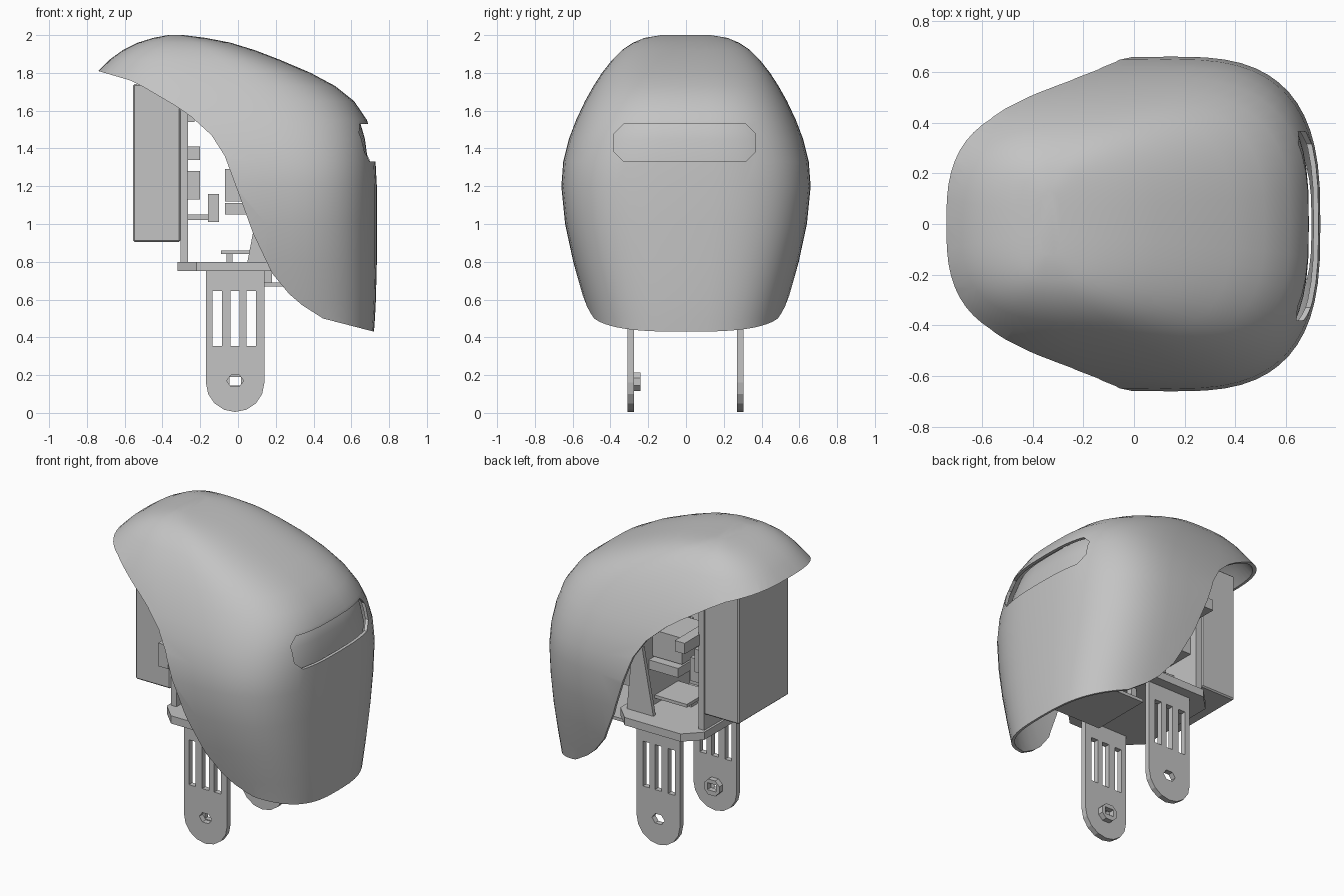
import bpy, bmesh, math
from mathutils import Vector

cube = bpy.data.objects.get("Cube")
if cube:
    bpy.data.objects.remove(cube, do_unlink=True)

grey = bpy.data.materials.new("plain_grey")
grey.use_nodes = True
grey.diffuse_color = (0.55, 0.55, 0.55, 1)
grey.node_tree.nodes["Principled BSDF"].inputs["Base Color"].default_value = (0.55, 0.55, 0.55, 1)


def finish(name, bm):
    bmesh.ops.recalc_face_normals(bm, faces=bm.faces)
    mesh = bpy.data.meshes.new(name)
    bm.to_mesh(mesh)
    bm.free()
    mesh.materials.append(grey)
    ob = bpy.data.objects.new(name, mesh)
    bpy.context.collection.objects.link(ob)
    return ob


def prism(name, pts, axis, lo, hi):
    """Extrude a 2D outline along the x, y or z axis."""
    place = {"x": lambda p: (lo, p[0], p[1]),
             "y": lambda p: (p[0], lo, p[1]),
             "z": lambda p: (p[0], p[1], lo)}[axis]
    bm = bmesh.new()
    face = bm.faces.new([bm.verts.new(place(p)) for p in pts])
    new = bmesh.ops.extrude_face_region(bm, geom=[face])["geom"]
    shift = Vector([hi - lo if a == axis else 0 for a in "xyz"])
    bmesh.ops.translate(bm, vec=shift, verts=[g for g in new if isinstance(g, bmesh.types.BMVert)])
    return finish(name, bm)


def block(name, x, y, z):
    return prism(name, [(x[0], y[0]), (x[1], y[0]), (x[1], y[1]), (x[0], y[1])], "z", *z)


def chamfered(a0, a1, b0, b1, c):
    return [(a0 + c, b0), (a1 - c, b0), (a1, b0 + c), (a1, b1 - c),
            (a1 - c, b1), (a0 + c, b1), (a0, b1 - c), (a0, b0 + c)]


def apply(ob, kind, **settings):
    mod = ob.modifiers.new(kind.lower(), kind)
    for key, value in settings.items():
        setattr(mod, key, value)
    bpy.context.view_layer.objects.active = ob
    bpy.ops.object.modifier_apply(modifier=mod.name)


def cut(ob, cutter, operation="DIFFERENCE"):
    cutter.hide_render = True
    apply(ob, "BOOLEAN", object=cutter, operation=operation, solver="EXACT")
    bpy.data.objects.remove(cutter, do_unlink=True)


def smooth(ob, angle):
    bpy.ops.object.select_all(action="DESELECT")
    ob.select_set(True)
    bpy.context.view_layer.objects.active = ob
    bpy.ops.object.shade_smooth_by_angle(angle=math.radians(angle))


# Dome sections: height, back, widest station, front, half width
SECTIONS = [
    (0.36, -0.30, 0.15, 0.715, 0.485), (0.50, -0.35, 0.15, 0.725, 0.515),
    (0.60, -0.40, 0.15, 0.73, 0.543), (0.80, -0.50, 0.15, 0.735, 0.597),
    (1.00, -0.60, 0.15, 0.735, 0.64), (1.20, -0.70, 0.15, 0.735, 0.66),
    (1.33, -0.80, 0.13, 0.728, 0.65), (1.45, -0.85, 0.08, 0.712, 0.62),
    (1.55, -0.87, 0.03, 0.683, 0.582), (1.65, -0.86, -0.03, 0.615, 0.535),
    (1.73, -0.83, -0.08, 0.515, 0.49), (1.80, -0.75, -0.12, 0.385, 0.445),
    (1.87, -0.68, -0.18, 0.22, 0.39), (1.92, -0.61, -0.23, 0.09, 0.34),
    (1.96, -0.53, -0.28, -0.04, 0.28), (1.985, -0.45, -0.32, -0.17, 0.22),
    (2.0, -0.37, -0.34, -0.29, 0.13)]


def dome(name, inset, thickness, sides=56):
    bm = bmesh.new()
    rings = []
    for z, back, mid, front, wide in SECTIONS:
        ring = []
        for i in range(sides):
            a = math.tau * i / sides
            c, s = math.cos(a), math.sin(a)
            reach = (front - mid if c > 0 else mid - back) - inset
            x = mid + math.copysign(abs(c) ** 0.69, c) * reach
            y = math.copysign(abs(s) ** 0.69, s) * (wide - inset)
            ring.append(bm.verts.new((x, y, z - inset * (z > 1.6))))
        rings.append(ring)
    for low, high in zip(rings, rings[1:]):
        for i in range(sides):
            j = (i + 1) % sides
            bm.faces.new((low[i], low[j], high[j], high[i]))
    bm.faces.new(rings[-1])
    ob = finish(name, bm)
    apply(ob, "SOLIDIFY", thickness=thickness, offset=-1)
    return ob


# Outer shell, trimmed along a sweeping rim and pierced by the visor slot
shell = dome("helmet_shell", 0, 0.02)
rim = [(0.72, 0.43), (0.45, 0.50), (0.34, 0.57), (0.27, 0.63), (0.18, 0.74), (0.08, 0.95),
       (0.0, 1.17), (-0.07, 1.36), (-0.14, 1.47), (-0.25, 1.57), (-0.33, 1.625),
       (-0.50, 1.725), (-0.57, 1.76), (-0.74, 1.81), (-1.2, 1.88)]
cut(shell, prism("rim_cutter", rim + [(-1.2, 0.1), (0.9, 0.1), (0.9, 0.41)], "y", -1, 1))
cut(shell, prism("slot_cutter", chamfered(-0.38, 0.365, 1.33, 1.53, 0.05), "x", 0.4, 0.9))
smooth(shell, 35)

# Curved pane behind the slot
pane = dome("visor_pane", 0.04, 0.012)
cut(pane, prism("pane_bounds", chamfered(-0.41, 0.395, 1.30, 1.56, 0.05), "x", 0.4, 0.9), "INTERSECT")
smooth(pane, 35)

# Base plate with chamfered corners, and its link to the shell
prism("base_plate", chamfered(-0.32, 0.28, -0.37, 0.37, 0.10), "z", 0.75, 0.80)
block("chin_link", (0.10, 0.60), (-0.20, 0.20), (0.67, 0.69))
for side in (-1, 1):
    block("link_post", (0.14, 0.18), (side * 0.17 - 0.02, side * 0.17 + 0.02), (0.68, 0.76))

# Slotted legs with rounded ends
for name, y0, y1 in (("right_leg", -0.31, -0.275), ("left_leg", 0.27, 0.305)):
    arc = [(-0.015 + 0.155 * math.cos(a), 0.16 + 0.155 * math.sin(a))
           for a in (math.pi + math.pi * i / 8 for i in range(9))]
    leg = prism(name, [(-0.17, 0.76)] + arc + [(0.14, 0.76)], "y", y0, y1)
    for x in (-0.11, -0.015, 0.07):
        cut(leg, block("slot", (x - 0.024, x + 0.024), (y0 - 0.1, y1 + 0.1), (0.355, 0.645)))
    hole = [(-0.015 + 0.045 * math.cos(a), 0.17 + 0.035 * math.sin(a))
            for a in (math.tau * i / 6 for i in range(6))]
    cut(leg, prism("pivot_hole", hole, "y", y0 - 0.1, y1 + 0.1))

# Pivot boss inside the right leg
boss = prism("pivot_boss", chamfered(-0.07, 0.04, 0.115, 0.215, 0.03), "y", -0.275, -0.24)
cut(boss, block("boss_hole", (-0.045, 0.015), (-0.4, -0.1), (0.145, 0.19)))

# Rear pack and the wall that carries it
pack = block("rear_pack", (-0.555, -0.305), (-0.255, 0.255), (0.905, 1.74))
apply(pack, "BEVEL", width=0.008, segments=1)
block("rear_wall", (-0.305, -0.265), (-0.25, 0.25), (0.80, 1.60))

# Inner uprights with gussets
for side in (-1, 1):
    y = side * 0.25
    prism("gusset", [(0.05, 0.80), (0.24, 0.80), (0.20, 1.22), (0.13, 1.22)], "y", y - 0.012, y + 0.012)
block("front_wall", (0.14, 0.17), (-0.25, 0.25), (0.80, 1.25))

# Inner mechanism
block("motor", (-0.07, 0.14), (-0.12, 0.14), (1.12, 1.29))
block("motor_mount", (-0.07, 0.14), (-0.16, 0.18), (1.05, 1.11))
block("circuit_board", (-0.09, 0.14), (-0.12, 0.12), (0.84, 0.86))
block("board_foot", (-0.06, -0.03), (-0.03, 0.03), (0.80, 0.84))
block("upper_connector", (-0.27, -0.20), (0.12, 0.40), (1.34, 1.41))
block("middle_connector", (-0.27, -0.20), (-0.43, 0.20), (1.13, 1.28))
block("top_connector", (-0.27, -0.23), (-0.08, 0.08), (1.54, 1.58))
block("push_rod", (-0.27, -0.14), (0.02, 0.05), (1.02, 1.05))
block("rod_end", (-0.16, -0.10), (-0.03, 0.10), (1.01, 1.16))
